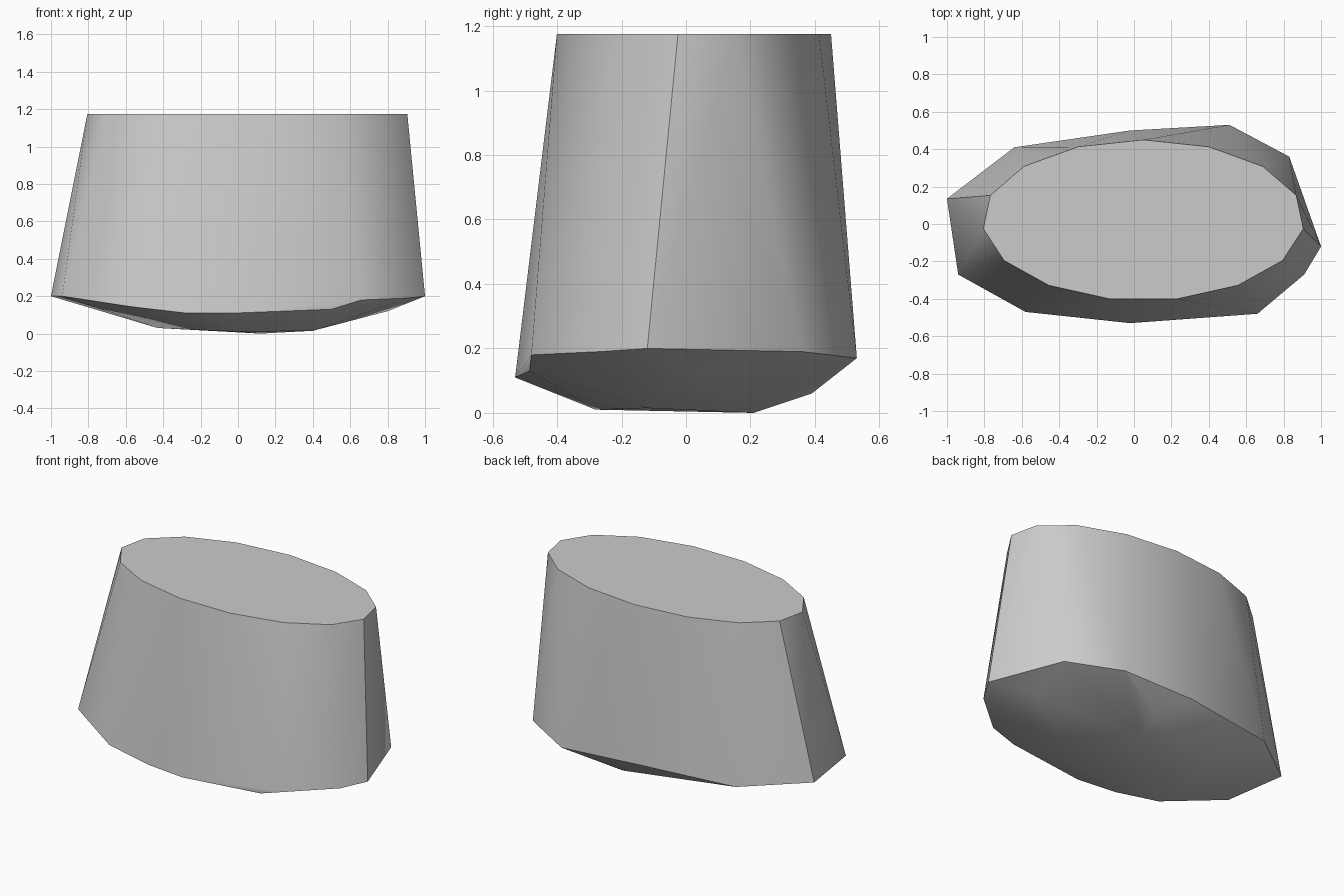
import bpy, bmesh, math
from mathutils import Vector

cube = bpy.data.objects.get("Cube")
if cube:
    bpy.data.objects.remove(cube, do_unlink=True)

# Single stone colour
stone = bpy.data.materials.new("grey_stone")
stone.use_nodes = True
colour = (0.6, 0.6, 0.6, 1)
stone.diffuse_color = colour
stone.node_tree.nodes["Principled BSDF"].inputs["Base Color"].default_value = colour

# Flat oval top, fifteen sides
SIDES = 15
top = []
for i in range(SIDES):
    a = math.tau * i / SIDES
    top.append((0.05 + 0.86 * math.sin(a), 0.02 + 0.43 * math.cos(a), 1.175))

# Irregular flared rim, the widest part
rim = [(-1, 0.135, 0.2), (-0.94, -0.27, 0.2), (-0.58, -0.47, 0.145),
       (-0.28, -0.502, 0.11), (-0.02, -0.53, 0.11), (0.5, -0.485, 0.13),
       (0.66, -0.48, 0.18), (0.91, -0.27, 0.19), (1, -0.12, 0.2),
       (0.83, 0.36, 0.19), (0.51, 0.53, 0.17), (-0.02, 0.5, 0.19),
       (-0.64, 0.41, 0.18)]

# Shallow rounded underside
base = [(-0.43, 0.14, 0.03), (0, -0.28, 0.01), (0.12, 0.21, 0),
        (0.4, -0.12, 0.015), (0.8, 0.05, 0.12), (0.17, 0.39, 0.06)]

# Wrap all three levels in one faceted skin
bm = bmesh.new()
for p in top + rim + base:
    bm.verts.new(Vector(p))
bmesh.ops.convex_hull(bm, input=bm.verts[:])
bmesh.ops.dissolve_limit(bm, angle_limit=math.radians(0.5),
                         verts=bm.verts[:], edges=bm.edges[:])
bmesh.ops.recalc_face_normals(bm, faces=bm.faces[:])
mesh = bpy.data.meshes.new("rock_block")
bm.to_mesh(mesh)
bm.free()
mesh.materials.append(stone)

rock = bpy.data.objects.new("rock_block", mesh)
bpy.context.collection.objects.link(rock)
bpy.ops.object.select_all(action='DESELECT')
rock.select_set(True)
bpy.context.view_layer.objects.active = rock
bpy.ops.object.shade_smooth_by_angle(angle=math.radians(30))
